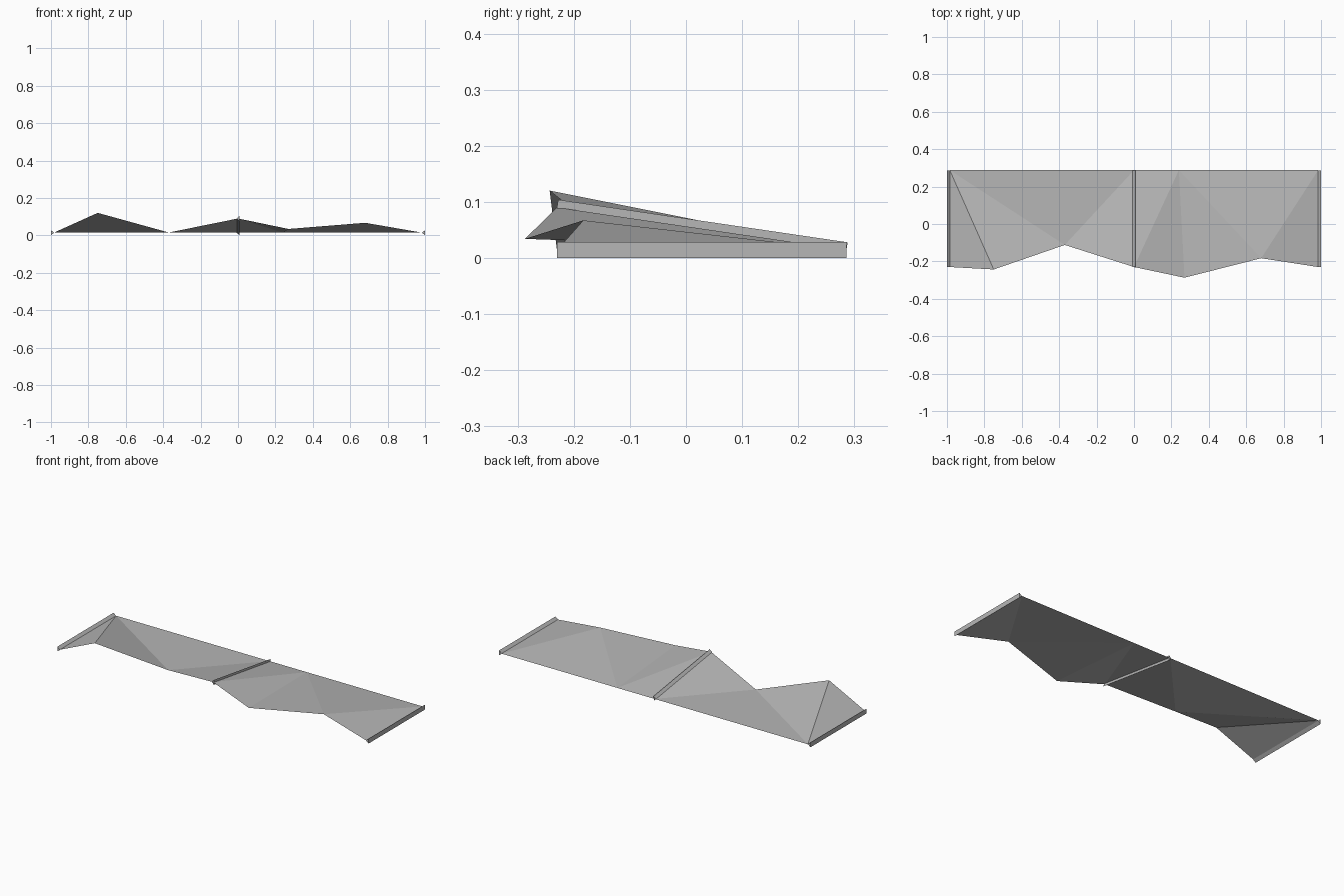
import bpy
import bmesh
from mathutils import Vector

cube = bpy.data.objects.get("Cube")
if cube:
    bpy.data.objects.remove(cube, do_unlink=True)

# Single grey material
grey = bpy.data.materials.new("light grey")
grey.use_nodes = True
colour = (0.47, 0.47, 0.47, 1)
grey.diffuse_color = colour
grey.node_tree.nodes["Principled BSDF"].inputs["Base Color"].default_value = colour

BACK, FRONT, EDGE = 0.288, -0.23, 0.014


def add_object(name, points, faces, close=False):
    bm = bmesh.new()
    verts = [bm.verts.new(p) for p in points]
    for face in faces:
        bm.faces.new([verts[i] for i in face])
    if close:
        bmesh.ops.recalc_face_normals(bm, faces=bm.faces)
    mesh = bpy.data.meshes.new(name)
    bm.to_mesh(mesh)
    bm.free()
    mesh.materials.append(grey)
    obj = bpy.data.objects.new(name, mesh)
    bpy.context.collection.objects.link(obj)
    return obj


def add_sheet(name, front, back):
    """Folded panel: zigzag of triangles between a front and a back edge.
    front: (x, y, z) points; back: (x, index of last front point it fans to)."""
    points = list(front) + [(x, BACK, EDGE) for x, _ in back]
    faces, start, n = [], 0, len(front)
    for b, (_, last) in enumerate(back):
        for f in range(start, last):
            faces.append((f, f + 1, n + b))
        if b + 1 < len(back):
            faces.append((last, n + b + 1, n + b))
        start = last
    return add_object(name, points, faces)


def add_rib(name, face_x, apex_x, front_z):
    """Triangular bar: an upright face on one side, a sharp edge on the other."""
    start, end = Vector((0, FRONT, front_z)), Vector((0, BACK - 0.002, EDGE))
    along = (end - start).normalized()
    up = Vector((1, 0, 0)).cross(along) * EDGE
    points = []
    for p in (start, end):
        points += [p + up + Vector((face_x, 0, 0)),
                   p - up + Vector((face_x, 0, 0)),
                   p + Vector((apex_x, 0, 0))]
    faces = [(0, 1, 2), (3, 4, 5), (0, 1, 4, 3), (1, 2, 5, 4), (2, 0, 3, 5)]
    return add_object(name, points, faces, close=True)


# Folded panels on either side of the middle rib
add_sheet("right_folded_panel",
          [(-0.985, FRONT, EDGE), (-0.75, -0.243, 0.12),
           (-0.37, -0.112, 0.015), (0, FRONT, 0.09)],
          [(-0.985, 2), (0, 3)])
add_sheet("left_folded_panel",
          [(0, FRONT, 0.09), (0.27, -0.287, 0.034),
           (0.68, -0.183, 0.067), (0.985, FRONT, EDGE)],
          [(0, 0), (0.24, 2), (0.985, 3)])

# Ribs at both ends and in the middle
add_rib("right_end_rib", -1.0, -0.984, EDGE)
add_rib("left_end_rib", 1.0, 0.984, EDGE)
add_rib("middle_rib", 0.007, -0.007, 0.09)
